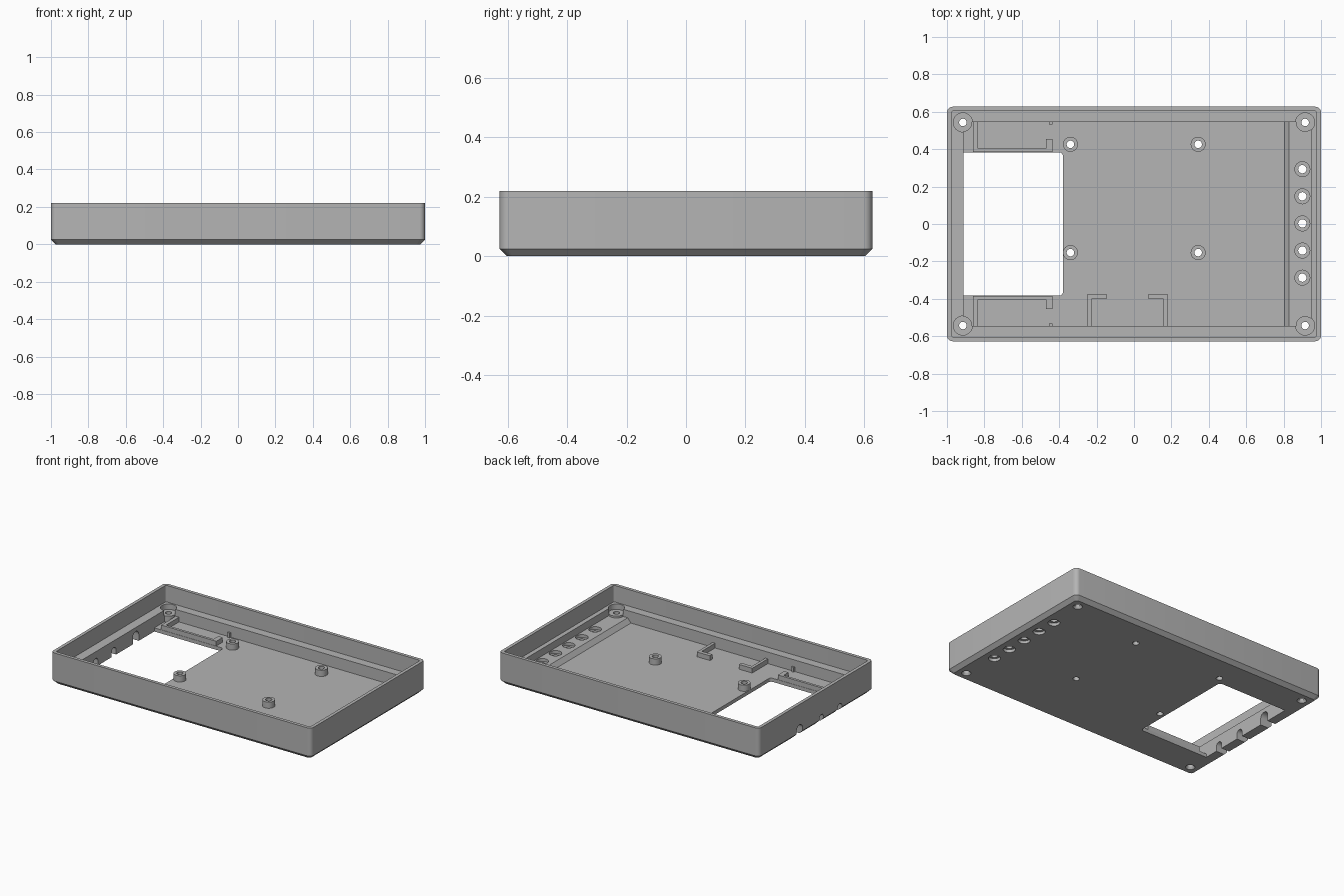
import bpy, bmesh, math
from mathutils import Vector

cube = bpy.data.objects.get("Cube")
if cube:
    bpy.data.objects.remove(cube, do_unlink=True)

GREY = (0.46, 0.46, 0.46, 1)
mat = bpy.data.materials.new("plain grey")
mat.use_nodes = True
mat.diffuse_color = GREY
mat.node_tree.nodes["Principled BSDF"].inputs["Base Color"].default_value = GREY

FLOOR, LEDGE, TOP, BOSS, STEP = 0.025, 0.105, 0.22, 0.068, 0.055


def loft(name, rings, closed=False):
    """Skin a list of equal rings; cap the ends or close the loop."""
    bm = bmesh.new()
    loops = [[bm.verts.new(p) for p in ring] for ring in rings]
    pairs = list(zip(loops, loops[1:]))
    if closed:
        pairs.append((loops[-1], loops[0]))
    else:
        bm.faces.new(loops[0])
        bm.faces.new(loops[-1])
    for a, b in pairs:
        for i in range(len(a)):
            j = (i + 1) % len(a)
            bm.faces.new((a[i], a[j], b[j], b[i]))
    bmesh.ops.recalc_face_normals(bm, faces=bm.faces)
    mesh = bpy.data.meshes.new(name)
    bm.to_mesh(mesh)
    bm.free()
    mesh.materials.append(mat)
    ob = bpy.data.objects.new(name, mesh)
    bpy.context.collection.objects.link(ob)
    return ob


def circle(x, y, r, z, n=32):
    return [Vector((x + r * math.cos(math.tau * i / n), y + r * math.sin(math.tau * i / n), z))
            for i in range(n)]


def rounded(hx, hy, r, z, cx=0, n=6):
    pts = []
    for k, (sx, sy) in enumerate(((1, 1), (-1, 1), (-1, -1), (1, -1))):
        for i in range(n + 1):
            a = math.pi / 2 * (k + i / n)
            pts.append(Vector((cx + sx * (hx - r) + r * math.cos(a),
                               sy * (hy - r) + r * math.sin(a), z)))
    return pts


def box(name, x0, x1, y0, y1, z0, z1):
    return loft(name, [[Vector(p + (z,)) for p in ((x0, y0), (x1, y0), (x1, y1), (x0, y1))]
                       for z in (z0, z1)])


def cone(x, y, r0, z0, r1, z1):
    return loft("cutter", [circle(x, y, r0, z0), circle(x, y, r1, z1)])


def cut(ob, cutter):
    mod = ob.modifiers.new("cut", "BOOLEAN")
    mod.operation, mod.solver, mod.object = "DIFFERENCE", "EXACT", cutter
    bpy.context.view_layer.objects.active = ob
    bpy.ops.object.modifier_apply(modifier=mod.name)
    bpy.data.objects.remove(cutter, do_unlink=True)


def smooth(ob):
    bpy.ops.object.select_all(action="DESELECT")
    ob.select_set(True)
    bpy.context.view_layer.objects.active = ob
    bpy.ops.object.shade_smooth_by_angle(angle=math.radians(30))


# Tray shell with chamfered base
tray = loft("tray", [rounded(0.975, 0.602, 0.02, 0),
                     rounded(1, 0.627, 0.03, FLOOR),
                     rounded(1, 0.627, 0.03, TOP)])

# Upper cavity above the ledge
cut(tray, loft("cutter", [rounded(0.977, 0.604, 0.012, z) for z in (LEDGE, 0.3)]))

# Floor pocket with a sloped end, then the raised end platform
profile = ((-0.912, FLOOR), (0.805, FLOOR), (0.83, STEP), (0.83, 0.2), (-0.912, 0.2))
cut(tray, loft("cutter", [[Vector((x, y, z)) for x, z in profile] for y in (-0.545, 0.545)]))
cut(tray, loft("cutter", [rounded(0.073, 0.545, 0.03, z, cx=0.873) for z in (STEP, 0.2)]))
cut(tray, box("cutter", 0.8, 0.87, -0.545, 0.545, STEP, 0.2))

# Display opening, rounded on its inner corners only
cut(tray, loft("cutter", [rounded(0.266, 0.383, 0.02, z, cx=-0.646) for z in (-0.1, 0.08)]))
cut(tray, box("cutter", -0.912, -0.8, -0.383, 0.383, -0.1, 0.08))

# Arched cable slots in the end wall
for y, r, top in ((0.18, 0.033, 0.078), (-0.06, 0.024, 0.058), (-0.26, 0.024, 0.058)):
    arch = [(y - r, -0.1), (y + r, -0.1)]
    arch += [(y + r * math.cos(math.pi * i / 12), top - r + r * math.sin(math.pi * i / 12))
             for i in range(13)]
    cut(tray, loft("cutter", [[Vector((x, *p)) for p in arch] for x in (-1.1, -0.85)]))

# Button holes with counterbores on both faces
for i in range(-2, 3):
    y = 0.145 * i + 0.003
    cut(tray, cone(0.9, y, 0.022, -0.1, 0.022, 0.2))
    cut(tray, cone(0.9, y, 0.04, 0.035, 0.04, 0.1))
    cut(tray, cone(0.9, y, 0.038, -0.1, 0.038, 0.02))

# Screw bosses: corners recessed into the ledge, four on the floor
corners = [(sx * 0.915, sy * 0.543) for sx in (-1, 1) for sy in (-1, 1)]
mounts = [(x, y) for x in (-0.34, 0.343) for y in (-0.153, 0.426)]
for x, y in corners:
    cut(tray, cone(x, y, 0.051, BOSS - 0.002, 0.051, 0.2))
    cut(tray, cone(x, y, 0.03, -0.001, 0.02, 0.016))
for x, y in corners + mounts:
    cut(tray, cone(x, y, 0.021, -0.1, 0.021, 0.2))
smooth(tray)
for group, points, r in (("corner_boss", corners, 0.05), ("board_boss", mounts, 0.04)):
    for x, y in points:
        base = 0.017
        smooth(loft(group, [circle(x, y, r, base), circle(x, y, r, BOSS),
                            circle(x, y, 0.02, BOSS), circle(x, y, 0.02, base)], closed=True))

# Side clips beside the opening, mirrored front to back
Z0, Z1 = 0.02, 0.058
for s in (-1, 1):
    def rib(name, x0, x1, y0, y1, z1=Z1):
        box(name, x0, x1, min(s * y0, s * y1), max(s * y0, s * y1), Z0, z1)
    rib("clip_rail", -0.86, -0.437, 0.385, 0.403)
    rib("clip_end", -0.86, -0.835, 0.403, 0.55)
    rib("clip_hook", -0.47, -0.437, 0.403, 0.455)
    rib("clip_nub", -0.455, -0.437, 0.533, 0.55)

# Front clip: two facing hooks
for s in (-1, 1):
    mid = -0.035
    for name, a, b, y0, y1 in (("front_clip_arm", 0.193, 0.213, -0.55, -0.373),
                               ("front_clip_hook", 0.112, 0.193, -0.40, -0.373)):
        xs = sorted((mid + s * a, mid + s * b))
        box(name, *xs, y0, y1, Z0, Z1)
